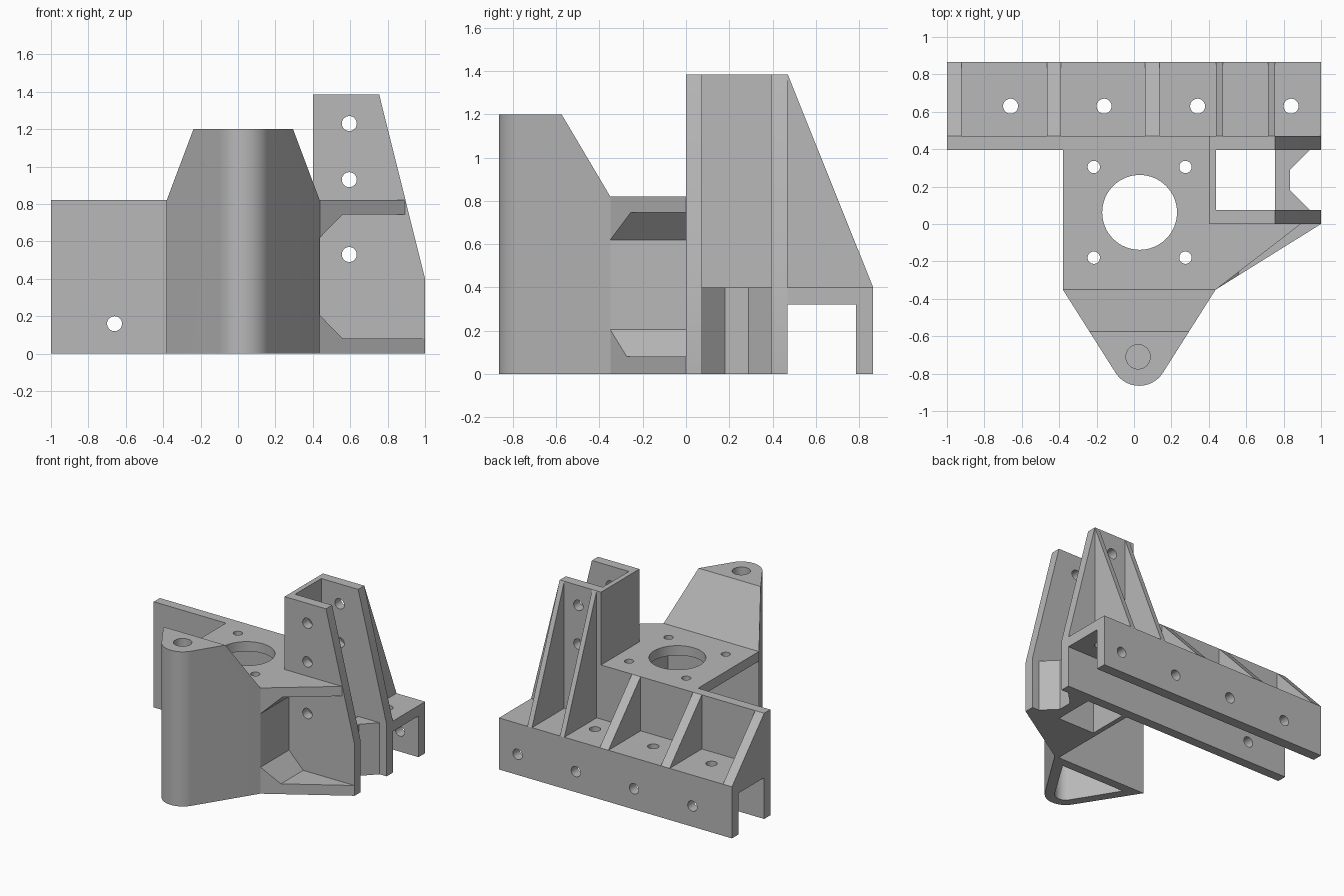
import bpy, bmesh, math
from mathutils import Vector, Matrix

cube = bpy.data.objects.get("Cube")
if cube:
    bpy.data.objects.remove(cube, do_unlink=True)

grey = bpy.data.materials.new("plain grey")
grey.use_nodes = True
grey.diffuse_color = (0.48, 0.48, 0.48, 1)
grey.node_tree.nodes["Principled BSDF"].inputs["Base Color"].default_value = grey.diffuse_color

PLACE = {"x": lambda u, v, d: (d, u, v),
         "y": lambda u, v, d: (u, d, v),
         "z": lambda u, v, d: (u, v, d)}


def prism(name, axis, profile, start, end):
    """Extrude a flat profile along an axis."""
    bm = bmesh.new()
    place = PLACE[axis]
    rings = [[bm.verts.new(place(u, v, d)) for u, v in profile] for d in (start, end)]
    bm.faces.new(rings[0])
    bm.faces.new(rings[1])
    n = len(profile)
    for i in range(n):
        j = (i + 1) % n
        bm.faces.new((rings[0][i], rings[0][j], rings[1][j], rings[1][i]))
    bmesh.ops.recalc_face_normals(bm, faces=bm.faces)
    mesh = bpy.data.meshes.new(name)
    bm.to_mesh(mesh)
    bm.free()
    mesh.materials.append(grey)
    obj = bpy.data.objects.new(name, mesh)
    bpy.context.collection.objects.link(obj)
    return obj


def rect(u0, u1, v0, v1):
    return [(u0, v0), (u1, v0), (u1, v1), (u0, v1)]


def disc(u, v, r, n=40):
    return [(u + r * math.cos(math.tau * i / n), v + r * math.sin(math.tau * i / n))
            for i in range(n)]


def cut(obj, axis, profile, start, end):
    """Subtract an extruded profile from a part."""
    cutter = prism("cutter", axis, profile, start, end)
    cutter.hide_render = True
    mod = obj.modifiers.new("cut", "BOOLEAN")
    mod.operation, mod.solver, mod.object = "DIFFERENCE", "EXACT", cutter
    bpy.context.view_layer.update()
    graph = bpy.context.evaluated_depsgraph_get()
    mesh = bpy.data.meshes.new_from_object(obj.evaluated_get(graph))
    obj.modifiers.clear()
    obj.data = mesh
    bpy.data.objects.remove(cutter, do_unlink=True)


def smooth(obj):
    bpy.ops.object.select_all(action="DESELECT")
    obj.select_set(True)
    bpy.context.view_layer.objects.active = obj
    bpy.ops.object.shade_smooth_by_angle(angle=math.radians(30))


BACK, WALL, SLOT = 0.865, 0.47, 0.395
TOP, DECK = 1.385, 0.82
HOLE = 0.04
RAIL_HOLES = [-0.66 + 0.5 * i for i in range(4)]
POST_HOLES = (0.53, 0.93, 1.23)

# Main wall with the rear plate of the post
main_wall = prism("main_wall", "y", [(-1, 0), (1, 0), (1, 0.4), (0.755, TOP), (0.4, TOP),
                                     (0.4, DECK), (-1, DECK)], SLOT, WALL)
cut(main_wall, "y", disc(RAIL_HOLES[0], 0.16, HOLE), 0.3, 0.6)

# Front plate and side web of the post
post_front = prism("post_front_plate", "y", [(0.4, 0), (1, 0), (1, 0.4), (0.755, TOP),
                                             (0.4, TOP)], 0, 0.075)
for z in POST_HOLES:
    cut(main_wall, "y", disc(0.595, z, HOLE), 0.3, 0.6)
    cut(post_front, "y", disc(0.595, z, HOLE), -0.1, 0.2)
prism("post_web", "x", [(-0.35, 0), (SLOT, 0), (SLOT, TOP), (0, TOP), (0, DECK),
                        (-0.35, DECK)], 0.4, 0.438)

# Notched block closing the foot of the post
prism("post_foot_block", "z", [(0.755, 0.075), (0.94, 0.075), (0.835, 0.18), (0.835, 0.29),
                               (0.94, SLOT), (0.755, SLOT)], 0, 0.4)

# Rear rail: shelf and back flange as one angle
rail = prism("rear_rail", "x", [(WALL, 0.32), (0.785, 0.32), (0.785, 0), (BACK, 0),
                                (BACK, 0.4), (WALL, 0.4)], -1, 1)
for x in RAIL_HOLES:
    cut(rail, "z", disc(x, 0.63, HOLE), 0.2, 0.5)
    cut(rail, "y", disc(x, 0.16, HOLE), 0.7, 0.95)

# Triangular ribs, low along the wall and tall behind the post
RIBS = [(-1, -0.923, DECK), (-0.465, -0.39, DECK), (0.06, 0.135, DECK),
        (0.438, 0.476, TOP), (0.716, 0.755, TOP)]
for i, (x0, x1, height) in enumerate(RIBS):
    prism(f"rib_{i + 1}", "x", [(WALL, 0.4), (BACK, 0.4), (WALL, height)], x0, x1)

# Mounting deck with the large bore and four screw holes
deck = prism("mounting_deck", "z", rect(-0.38, 0.438, -0.35, SLOT), 0.745, DECK)
cut(deck, "z", disc(0.03, 0.062, 0.2, 64), 0.6, 1)
for x in (-0.215, 0.275):
    for y in (-0.18, 0.305):
        cut(deck, "z", disc(x, y, 0.033), 0.6, 1)


def nose_outline(inset):
    """Triangle with a rounded tip, offset inwards by the inset."""
    cx, cy, r = 0.028, -0.715, 0.15 - inset
    half, back = 0.409 - inset * 1.9, -0.35 - inset
    dx, dy = half, back - cy
    turn = math.atan2(dy, dx) - math.acos(r / math.hypot(dx, dy))
    sweep = math.pi + 2 * turn
    arc = [(cx + r * math.cos(turn - sweep * i / 24), cy + r * math.sin(turn - sweep * i / 24))
           for i in range(25)]
    return [(cx + half, back)] + arc + [(cx - half, back)]


# Hollow nose with a sloped shoulder and a blind hole
nose = prism("nose", "z", nose_outline(0), 0, 1.2)
cut(nose, "x", [(-0.35, DECK), (-0.575, 1.2), (-0.575, 1.4), (0, 1.4), (0, DECK)], -1, 1)
cut(nose, "z", nose_outline(0.07), -0.1, 0.745)
cut(nose, "z", disc(0.022, -0.71, 0.065), 0.9, 1.4)

# Triangular side shelves and the chamfer gussets joining them to the web
for name, reach, z0, z1 in (("lower_shelf", 1, 0, 0.08), ("upper_shelf", 0.892, 0.745, DECK)):
    prism(name, "z", [(0.438, -0.35), (reach, 0), (0.438, 0)], z0, z1)
for name, reach, z0, z1 in (("lower_gusset", 1, 0.08, 0.205), ("upper_gusset", 0.892, 0.745, 0.62)):
    gusset = prism(name, "y", [(0.438, z0), (0.56, z0), (0.438, z1)], -0.35, 0)
    cut(gusset, "z", [(0.438, -0.35), (reach, 0), (reach, -0.6), (0.438, -0.6)], -0.1, 1)

for part in (main_wall, post_front, rail, deck, nose):
    smooth(part)
